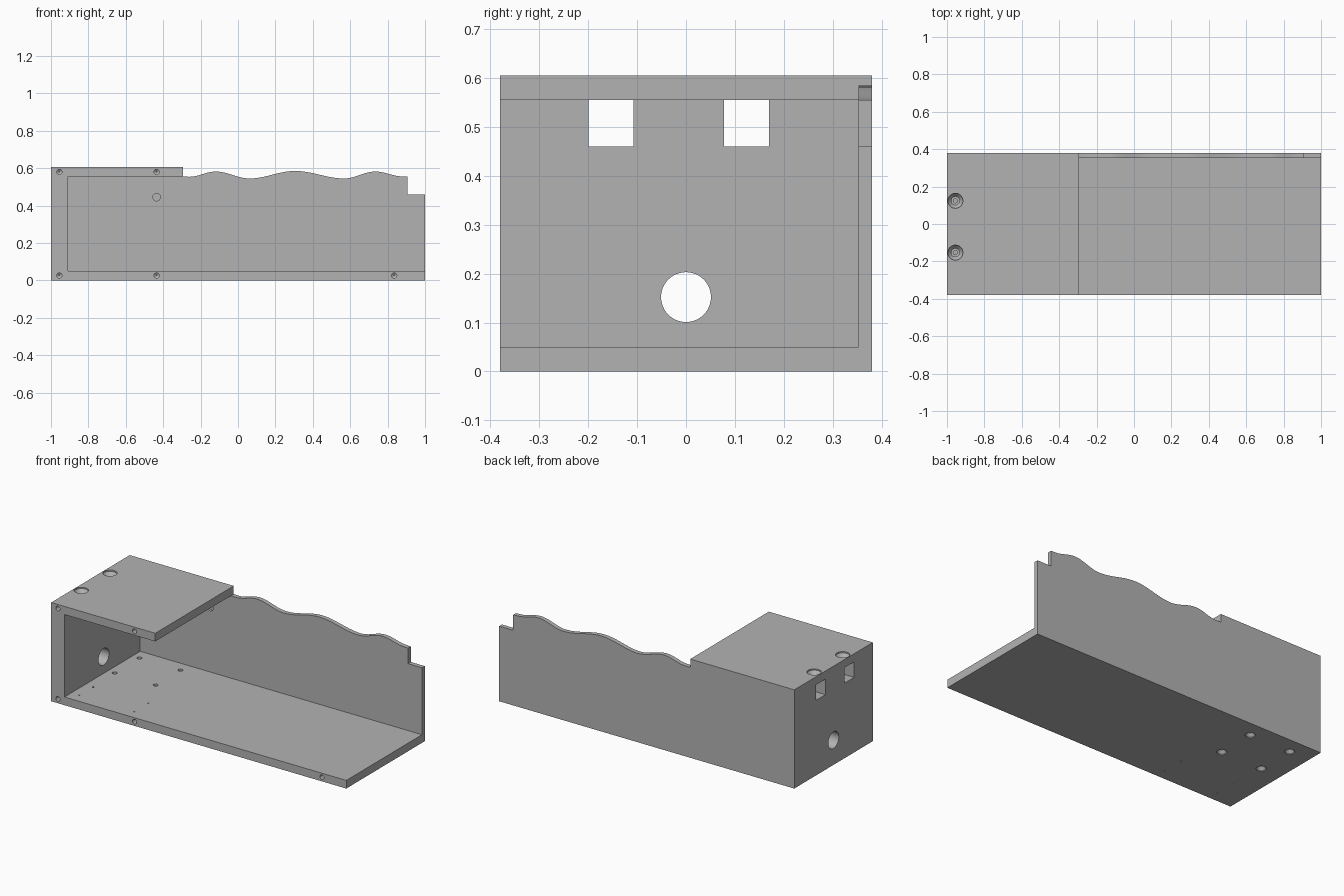
import bpy, bmesh, math
from mathutils import Vector, Matrix

cube = bpy.data.objects.get("Cube")
if cube:
    bpy.data.objects.remove(cube, do_unlink=True)

grey = bpy.data.materials.new("plain grey")
grey.use_nodes = True
colour = (0.45, 0.45, 0.45, 1)
grey.diffuse_color = colour
grey.node_tree.nodes["Principled BSDF"].inputs["Base Color"].default_value = colour

X, Y = 1.0, 0.38            # half length and half depth
FLOOR, ROOF, TOP = 0.05, 0.555, 0.605
WALL_X, ROOF_X, BACK_Y = -0.91, -0.295, 0.353


def make_object(name, bm):
    bmesh.ops.recalc_face_normals(bm, faces=bm.faces)
    mesh = bpy.data.meshes.new(name)
    bm.to_mesh(mesh)
    bm.free()
    mesh.materials.append(grey)
    obj = bpy.data.objects.new(name, mesh)
    bpy.context.collection.objects.link(obj)
    return obj


def extrude_profile(name, points, y0, y1):
    """Closed x/z profile pushed along y."""
    bm = bmesh.new()
    face = bm.faces.new([bm.verts.new((x, y0, z)) for x, z in points])
    new = bmesh.ops.extrude_face_region(bm, geom=[face])["geom"]
    bmesh.ops.translate(bm, vec=(0, y1 - y0, 0),
                        verts=[v for v in new if isinstance(v, bmesh.types.BMVert)])
    return make_object(name, bm)


def add_drill(bm, start, direction, profile, sides=32):
    """Turned cutter: (radius, depth) pairs measured along direction."""
    turn = Vector(direction).to_track_quat('Z', 'Y')
    rings = []
    for r, d in profile:
        rings.append([bm.verts.new(Vector(start) + turn @ Vector(
            (r * math.cos(math.tau * i / sides), r * math.sin(math.tau * i / sides), d)))
            for i in range(sides)])
    for a, b in zip(rings, rings[1:]):
        for i in range(sides):
            j = (i + 1) % sides
            bm.faces.new((a[i], a[j], b[j], b[i]))
    bm.faces.new(rings[0][::-1])
    bm.faces.new(rings[-1])


def add_box(bm, lo, hi):
    lo, hi = Vector(lo), Vector(hi)
    m = Matrix.Translation((lo + hi) / 2) @ Matrix.Diagonal((*(hi - lo), 1))
    bmesh.ops.create_cube(bm, size=1, matrix=m)


def boolean(target, other, operation):
    other.hide_render = True
    mod = target.modifiers.new(operation, 'BOOLEAN')
    mod.operation, mod.object, mod.solver = operation, other, 'EXACT'
    bpy.context.view_layer.objects.active = target
    bpy.ops.object.modifier_apply(modifier=mod.name)
    bpy.data.objects.remove(other, do_unlink=True)


# Floor, end wall and short roof as one bent section
housing = extrude_profile("open_housing", [
    (-X, 0), (X, 0), (X, FLOOR), (WALL_X, FLOOR),
    (WALL_X, ROOF), (ROOF_X, ROOF), (ROOF_X, TOP), (-X, TOP)], -Y, Y)

# Back panel with a wavy top edge and a stepped end
knots = [(-0.26, 0.554), (-0.12, 0.582), (0.062, 0.545), (0.305, 0.585),
         (0.567, 0.545), (0.735, 0.582), (0.88, 0.556)]
wave = []
for (x0, z0), (x1, z1) in zip(knots, knots[1:]):
    for i in range(10):
        t = i / 10
        wave.append((x0 + (x1 - x0) * t,
                     z0 + (z1 - z0) * (1 - math.cos(math.pi * t)) / 2))
wave.append(knots[-1])
panel = extrude_profile("back_panel", [
    (WALL_X, ROOF), (WALL_X, FLOOR), (X, FLOOR), (X, 0.46), (0.905, 0.46),
    (0.905, 0.555)] + wave[::-1] + [(ROOF_X, ROOF)], BACK_Y, Y)
boolean(housing, panel, 'UNION')

# Square slots and round cable hole through the end wall
bm = bmesh.new()
for y in (-0.153, 0.124):
    add_box(bm, (-1.05, y - 0.046, 0.46), (-0.905, y + 0.046, ROOF))
add_drill(bm, (-X, 0, 0.152), (1, 0, 0), [(0.051, -0.05), (0.051, 0.12)], 48)
boolean(housing, make_object("wall_cutter", bm), 'DIFFERENCE')

bm = bmesh.new()
# Countersunk bores from the roof into the slots, with a pilot hole below
for y in (-0.153, 0.124):
    add_drill(bm, (-0.955, y, TOP), (0, 0, -1),
              [(0.04, -0.02), (0.04, 0.008), (0.022, 0.03), (0.022, 0.08),
               (0.011, 0.1), (0.011, 0.2)])
# Screw holes in the front edges
for x, z in [(-0.955, 0.58), (-0.435, 0.58), (-0.955, 0.026),
             (-0.435, 0.026), (0.835, 0.026)]:
    add_drill(bm, (x, -Y, z), (0, 1, 0),
              [(0.014, -0.02), (0.014, 0.07), (0.002, 0.08)], 24)
# Shallow round recess inside the back panel
add_drill(bm, (-0.435, BACK_Y, 0.445), (0, 1, 0), [(0.02, -0.02), (0.02, 0.015)])
# Mounting holes in the floor, countersunk from below
for x in (-0.864, -0.586):
    for y in (0.04, 0.28):
        add_drill(bm, (x, y, 0), (0, 0, 1),
                  [(0.028, -0.02), (0.028, 0.005), (0.014, 0.022), (0.014, 0.08)])
# Small pin holes in the floor
for x in (-0.855, -0.482):
    for y in (-0.315, -0.18):
        add_drill(bm, (x, y, 0), (0, 0, 1), [(0.005, -0.02), (0.005, 0.08)], 16)
boolean(housing, make_object("drill_cutter", bm), 'DIFFERENCE')

# Smooth bores and wave, sharp edges kept
bpy.ops.object.select_all(action='DESELECT')
housing.select_set(True)
bpy.context.view_layer.objects.active = housing
bpy.ops.object.shade_smooth_by_angle(angle=math.radians(30))
